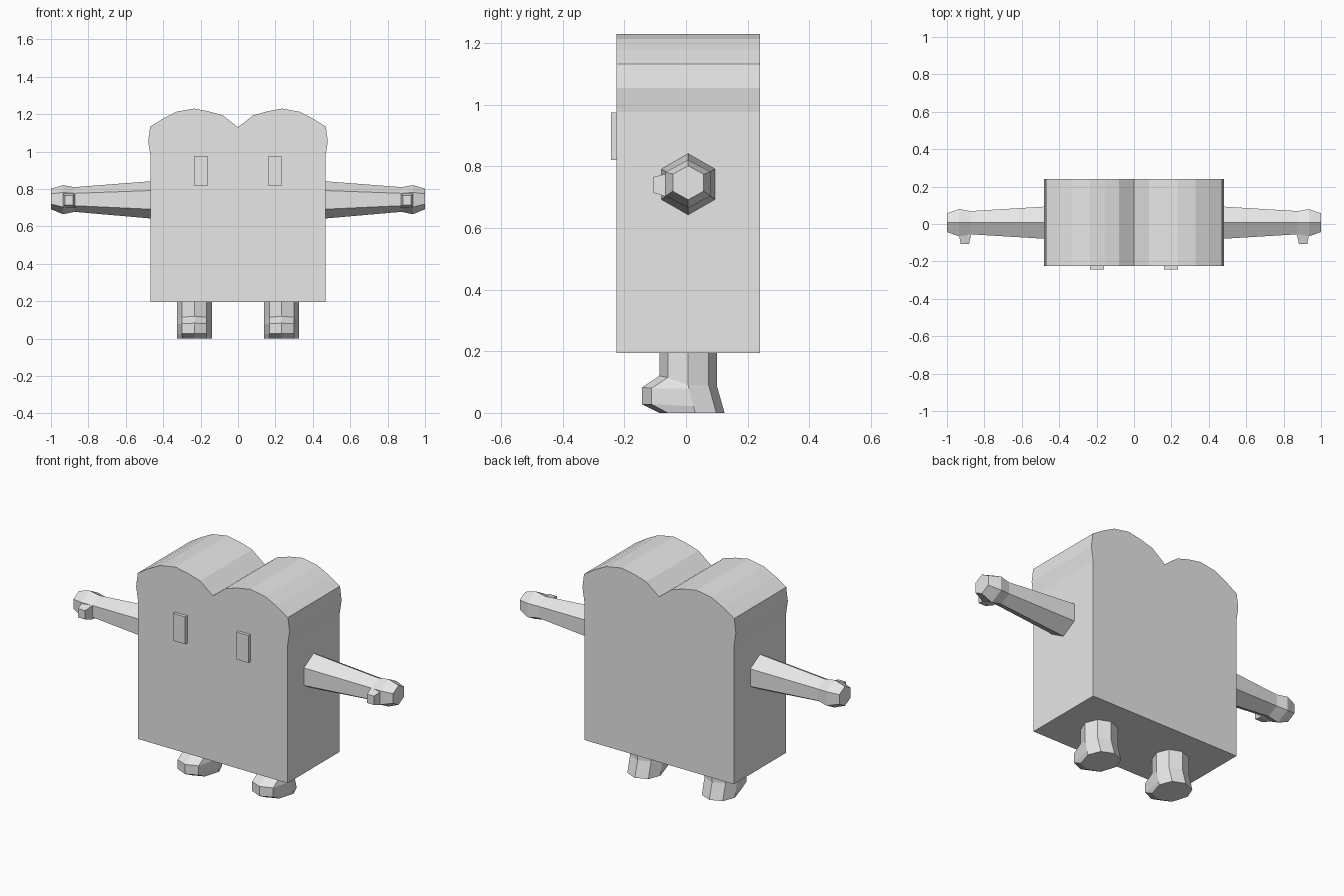
import bpy, bmesh, math

if "Cube" in bpy.data.objects:
    bpy.data.objects.remove(bpy.data.objects["Cube"])

mat = bpy.data.materials.new("plain grey")
mat.diffuse_color = (0.8, 0.8, 0.8, 1)
mat.use_nodes = True
mat.node_tree.nodes["Principled BSDF"].inputs["Base Color"].default_value = mat.diffuse_color


def finish(name, bm):
    bmesh.ops.recalc_face_normals(bm, faces=bm.faces)
    me = bpy.data.meshes.new(name)
    bm.to_mesh(me)
    bm.free()
    me.materials.append(mat)
    ob = bpy.data.objects.new(name, me)
    bpy.context.collection.objects.link(ob)
    return ob


def loft(name, rings):
    """Skin a list of equal-length rings and cap both ends."""
    bm = bmesh.new()
    vs = [[bm.verts.new(p) for p in r] for r in rings]
    n = len(rings[0])
    for a, b in zip(vs, vs[1:]):
        for i in range(n):
            j = (i + 1) % n
            bm.faces.new((a[i], a[j], b[j], b[i]))
    bm.faces.new(vs[0])
    bm.faces.new(vs[-1])
    return finish(name, bm)


# Body: slab with a two-humped top
half = [(0.08, 1.193), (0.155, 1.215), (0.235, 1.23), (0.33, 1.213), (0.40, 1.177),
        (0.47, 1.133), (0.48, 1.055), (0.468, 0.976), (0.468, 0.195)]
outline = [(0, 1.13)] + half + [(-x, z) for x, z in reversed(half)]
loft("body", [[(x, y, z) for x, z in outline] for y in (-0.225, 0.24)])

# Arm sections: x, centre z, vertical radius, half depth
ARM = [(0.46, 0.742, 0.10, 0.087), (0.875, 0.744, 0.066, 0.062),
       (0.935, 0.743, 0.078, 0.073), (1.0, 0.747, 0.055, 0.050)]

# Thumb sections: y, x range, z range
THUMB = [(-0.03, 0.868, 0.938, 0.70, 0.78), (-0.06, 0.872, 0.936, 0.70, 0.777),
         (-0.107, 0.882, 0.926, 0.715, 0.765)]

# Octagon directions for legs, starting at the front
OCT = [(math.sin(k * math.pi / 4), -math.cos(k * math.pi / 4)) for k in range(8)]
# Foot rings as (y, z) for front, front diagonal, side, back diagonal, back
FOOT = [[(-0.086, 0.21), (-0.059, 0.21), (0.007, 0.21), (0.073, 0.21), (0.10, 0.21)],
        [(-0.086, 0.12), (-0.059, 0.115), (0.007, 0.09), (0.073, 0.09), (0.10, 0.09)],
        [(-0.142, 0.083), (-0.112, 0.08), (0.010, 0.078), (0.077, 0.078), (0.103, 0.078)],
        [(-0.142, 0.028), (-0.112, 0.028), (0.024, 0.022), (0.092, 0.022), (0.119, 0.022)],
        [(-0.086, 0.0), (-0.059, 0.0), (0.03, 0.0), (0.098, 0.0), (0.125, 0.0)]]

for side, s in (("right", 1), ("left", -1)):
    # Hexagonal arm with a flared hand
    loft(side + "_arm",
         [[(s * x, 0.007 + d * math.sin(k * math.pi / 3) / math.sin(math.pi / 3),
            cz + r * math.cos(k * math.pi / 3)) for k in range(6)]
          for x, cz, r, d in ARM])
    # Tapered thumb
    loft(side + "_thumb",
         [[(s * a, y, c), (s * b, y, c), (s * b, y, d), (s * a, y, d)]
          for y, a, b, c, d in THUMB])
    # Octagonal leg with a foot pushed forward
    loft(side + "_leg",
         [[(s * 0.233 + 0.093 * OCT[k][0],) + ring[min(k, 8 - k)] for k in range(8)]
          for ring in FOOT])
    # Raised rectangular eye
    loft(side + "_eye",
         [[(s * a, y, z) for a, z in ((0.16, 0.82), (0.235, 0.82), (0.235, 0.975), (0.16, 0.975))]
          for y in (-0.22, -0.243)])
